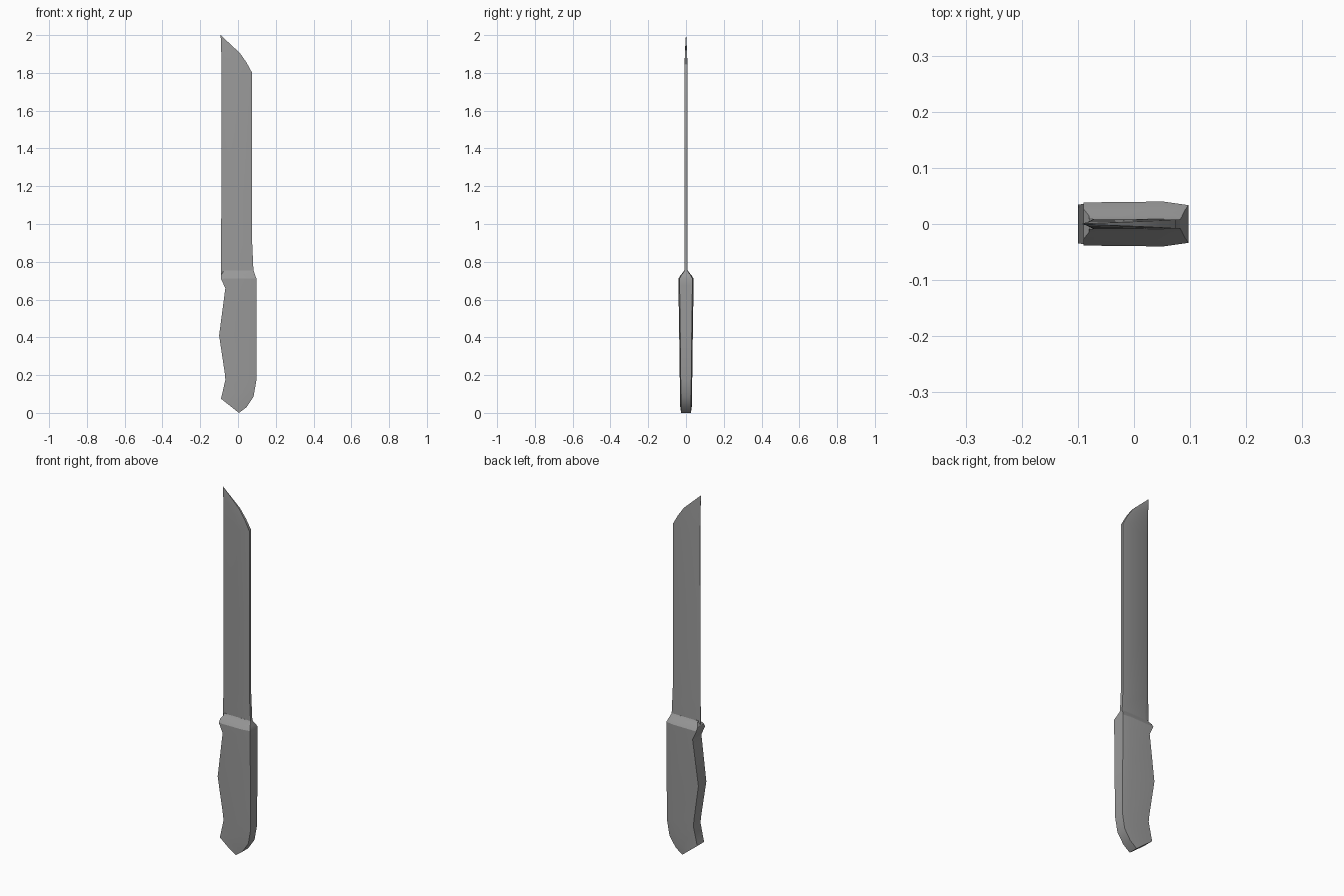
import bpy, bmesh, math

cube = bpy.data.objects.get("Cube")
if cube:
    bpy.data.objects.remove(cube)

grey = bpy.data.materials.new("mid_grey")
grey.use_nodes = True
colour = (0.32, 0.32, 0.32, 1)
grey.diffuse_color = colour
grey.node_tree.nodes["Principled BSDF"].inputs["Base Color"].default_value = colour


def loft(name, rings, angle=30):
    """Skin a list of equal rings and cap both ends."""
    bm = bmesh.new()
    loops = [[bm.verts.new(p) for p in ring] for ring in rings]
    for a, b in zip(loops, loops[1:]):
        for i in range(len(a)):
            j = (i + 1) % len(a)
            bm.faces.new((a[i], a[j], b[j], b[i]))
    bm.faces.new(loops[0])
    bm.faces.new(loops[-1])
    bmesh.ops.remove_doubles(bm, verts=bm.verts, dist=0.0001)
    bmesh.ops.recalc_face_normals(bm, faces=bm.faces)
    mesh = bpy.data.meshes.new(name)
    bm.to_mesh(mesh)
    bm.free()
    mesh.materials.append(grey)
    obj = bpy.data.objects.new(name, mesh)
    bpy.context.collection.objects.link(obj)
    bpy.ops.object.select_all(action='DESELECT')
    obj.select_set(True)
    bpy.context.view_layer.objects.active = obj
    bpy.ops.object.shade_smooth_by_angle(angle=math.radians(angle))
    return obj


def ring(left, right, half, edge_halves, inset):
    """Six-sided slice; inset gives the bevel position from either side."""
    (xl, zl), (xr, zr) = left, right
    xm = xl + inset if inset > 0 else xr + inset
    zm = zl + (zr - zl) * (xm - xl) / (xr - xl)
    el, er = edge_halves
    side = [(xl, el, zl), (xm, half, zm), (xr, er, zr)]
    return [(x, -y, z) for x, y, z in side] + [(x, y, z) for x, y, z in reversed(side)]


# Handle: finger-side point, back-side point, half thickness
handle = [
    ((-.09, .075), (.005, 0), .031),
    ((-.085, .095), (.045, .03), .031),
    ((-.067, .175), (.082, .085), .032),
    ((-.07, .21), (.097, .17), .033),
    ((-.1, .41), (.097, .41), .036),
    ((-.067, .66), (.097, .67), .04),
    ((-.09, .71), (.097, .712), .04),
    ((-.09, .73), (.09, .73), .028),
    ((-.08, .745), (.085, .745), .015),
    ((-.08, .755), (.082, .755), .009),
]
loft("handle", [ring(l, r, h, (h * .96, h * .84), -.045) for l, r, h in handle])

# Blade: cutting edge on one side, flat spine on the other
blade = [
    ((-.09, .72), (.084, .72), .009, .035),
    ((-.09, .77), (.081, .77), .009, .03),
    ((-.089, .9), (.075, .9), .009, .02),
    ((-.088, 1.3), (.075, 1.3), .009, .016),
    ((-.087, 1.78), (.075, 1.8), .009, .016),
    ((-.088, 1.87), (.045, 1.855), .007, .015),
    ((-.089, 1.93), (.01, 1.905), .005, .012),
    ((-.092, 2), (-.091, 1.999), .0005, .0005),
]
loft("blade", [ring(l, r, h, (.0008, h * .9), b) for l, r, h, b in blade])
